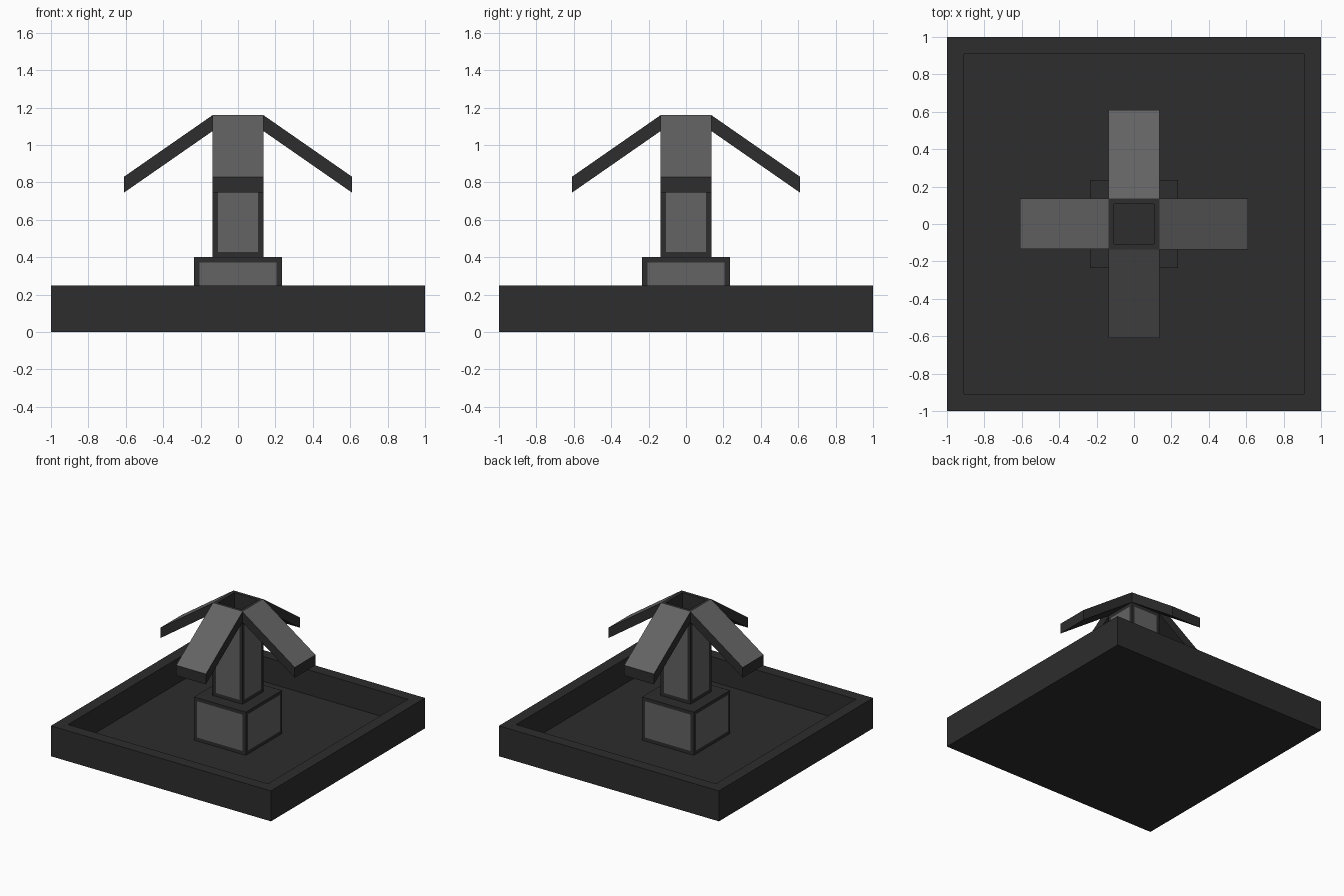
import bpy, bmesh
from math import pi
from mathutils import Matrix

if "Cube" in bpy.data.objects:
    bpy.data.objects.remove(bpy.data.objects["Cube"])


def material(name, v):
    m = bpy.data.materials.new(name)
    m.diffuse_color = (v, v, v, 1)
    m.use_nodes = True
    m.node_tree.nodes["Principled BSDF"].inputs["Base Color"].default_value = m.diffuse_color
    return m


DARK = material("dark_stone", 0.026)
PANEL = material("grey_panel", 0.125)


def box(half, z0, z1):
    bm = bmesh.new()
    mat = Matrix.Translation((0, 0, (z0 + z1) / 2)) @ Matrix.Diagonal((2 * half, 2 * half, z1 - z0, 1))
    bmesh.ops.create_cube(bm, size=1, matrix=mat)
    return bm


def finish(bm, name):
    bmesh.ops.recalc_face_normals(bm, faces=bm.faces)
    me = bpy.data.meshes.new(name)
    bm.to_mesh(me)
    bm.free()
    me.materials.append(DARK)
    me.materials.append(PANEL)
    ob = bpy.data.objects.new(name, me)
    bpy.context.collection.objects.link(ob)
    return ob


def add_panels(bm, faces, margin):
    # flush inset panel in a lighter grey
    bmesh.ops.inset_individual(bm, faces=faces, thickness=margin, depth=0)
    for f in faces:
        f.material_index = 1


def sides(bm):
    bm.normal_update()
    return [f for f in bm.faces if abs(f.normal.z) < 0.1]


def top(bm):
    return max(bm.faces, key=lambda f: f.calc_center_median().z)


def extrude(bm, face, dz):
    # extrude one face vertically and return its new cap
    new = bmesh.ops.extrude_discrete_faces(bm, faces=[face])["faces"][0]
    bmesh.ops.translate(bm, verts=new.verts, vec=(0, 0, dz))
    return new


def hollow(bm, face, rim, depth):
    bmesh.ops.inset_individual(bm, faces=[face], thickness=rim, depth=0)
    extrude(bm, face, -depth)


# square basin with a sunken floor
bm = box(1, 0, 0.25)
hollow(bm, top(bm), 0.13, 0.205)
finish(bm, "basin")

# pedestal block
bm = box(0.235, 0.045, 0.4)
add_panels(bm, sides(bm), 0.04)
finish(bm, "pedestal")

# column with an open top
bm = box(0.135, 0.4, 1.075)
add_panels(bm, sides(bm), 0.04)
cap = extrude(bm, top(bm), 0.085)
hollow(bm, cap, 0.04, 0.2)
finish(bm, "column")

# four sloping spouts
for i in range(4):
    bm = bmesh.new()
    profile = [(0.135, 1.075), (0.61, 0.745), (0.61, 0.83), (0.135, 1.16)]
    a, b = [[bm.verts.new((x, y, z)) for x, z in profile] for y in (-0.135, 0.135)]
    bm.faces.new(a)
    bm.faces.new(b[::-1])
    for j in range(3):
        f = bm.faces.new((a[j], b[j], b[j + 1], a[j + 1]))
    add_panels(bm, [f], 0.055)
    bmesh.ops.rotate(bm, verts=bm.verts, cent=(0, 0, 0), matrix=Matrix.Rotation(i * pi / 2, 3, 'Z'))
    finish(bm, f"spout_{i + 1}")
